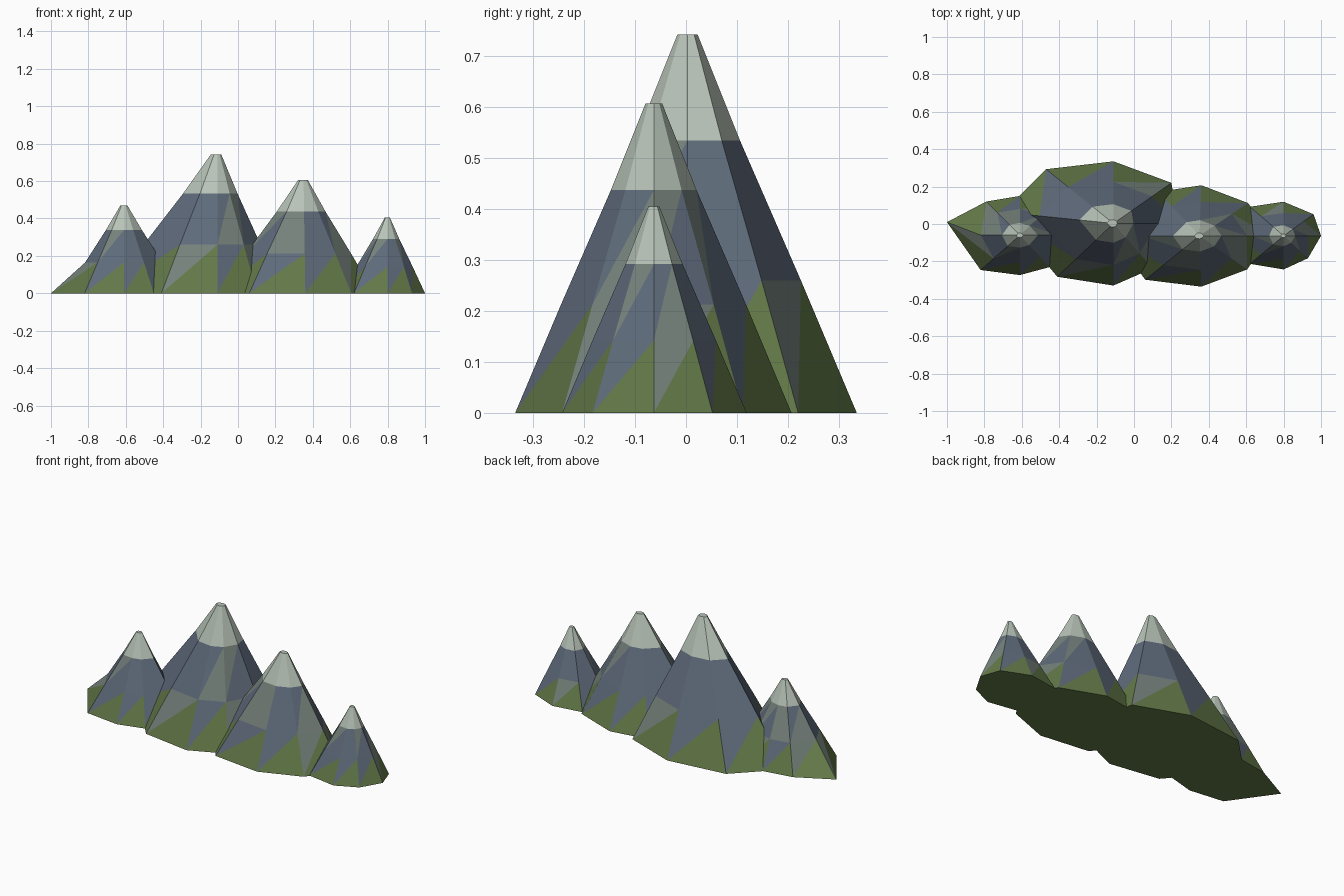
import bpy, bmesh, random

if "Cube" in bpy.data.objects:
    bpy.data.objects.remove(bpy.data.objects["Cube"])

random.seed(4)


def material(name, rgb):
    m = bpy.data.materials.new(name)
    m.diffuse_color = (*rgb, 1)
    m.use_nodes = True
    m.node_tree.nodes["Principled BSDF"].inputs["Base Color"].default_value = m.diffuse_color
    return m


MATS = [material("grass", (0.125, 0.19, 0.065)),
        material("rock", (0.114, 0.147, 0.198)),
        material("light_rock", (0.18, 0.222, 0.20)),
        material("snow", (0.48, 0.55, 0.48))]
GRASS, ROCK, LIGHT, SNOW = range(4)

# height fraction and radius fraction of each ring
RINGS = [(0, 1.0), (0.35, 0.67), (0.72, 0.31), (1, 0.06)]


def peak(name, cx, cy, h, outline, foot=None):
    """Eight-sided faceted mountain; outline is the base, counter-clockwise from +x."""
    bm = bmesh.new()
    rings = [[bm.verts.new((cx + dx * s, cy + dy * s, h * t)) for dx, dy in outline]
             for t, s in RINGS]
    if foot:                                  # one base corner pulled outward
        i, x, y = foot
        rings[0][i].co = (x, y, 0)

    def face(vs, mat):
        bm.faces.new(vs).material_index = mat

    def stone():
        return LIGHT if random.random() < 0.28 else ROCK

    n = len(outline)
    for band in range(3):
        lo, hi = rings[band], rings[band + 1]
        for i in range(n):
            j = (i + 1) % n
            a = GRASS if band == 0 else SNOW if band == 2 else stone()
            b = SNOW if band == 2 else stone()
            face((lo[i], lo[j], hi[j]), a)
            face((lo[i], hi[j], hi[i]), b)
    face(rings[3], SNOW)
    face(rings[0][::-1], GRASS)
    bmesh.ops.recalc_face_normals(bm, faces=bm.faces)
    me = bpy.data.meshes.new(name)
    bm.to_mesh(me)
    bm.free()
    for m in MATS:
        me.materials.append(m)
    bpy.context.collection.objects.link(bpy.data.objects.new(name, me))


# far left peak, with a spur running out to the left tip
peak("left_peak", -0.61, -0.06, 0.47,
     [(0.31, 0), (0.17, 0.16), (0, 0.21), (-0.18, 0.18),
      (-0.31, 0), (-0.21, -0.186), (0, -0.213), (0.16, -0.17)], (4, -1.0, 0.01))
# tallest peak
peak("main_peak", -0.11, 0.003, 0.742,
     [(0.345, 0), (0.31, 0.217), (0, 0.332), (-0.36, 0.29),
      (-0.59, 0.06), (-0.30, -0.285), (0, -0.332), (0.21, -0.24)])
# second tallest peak
peak("middle_peak", 0.35, -0.063, 0.607,
     [(0.38, 0), (0.26, 0.175), (0.01, 0.27), (-0.22, 0.235),
      (-0.46, 0), (-0.29, -0.235), (0.01, -0.272), (0.255, -0.18)])
# far right peak
peak("right_peak", 0.80, -0.063, 0.405,
     [(0.20, 0), (0.16, 0.115), (0, 0.182), (-0.18, 0.155),
      (-0.25, 0), (-0.18, -0.15), (0, -0.18), (0.13, -0.12)])
